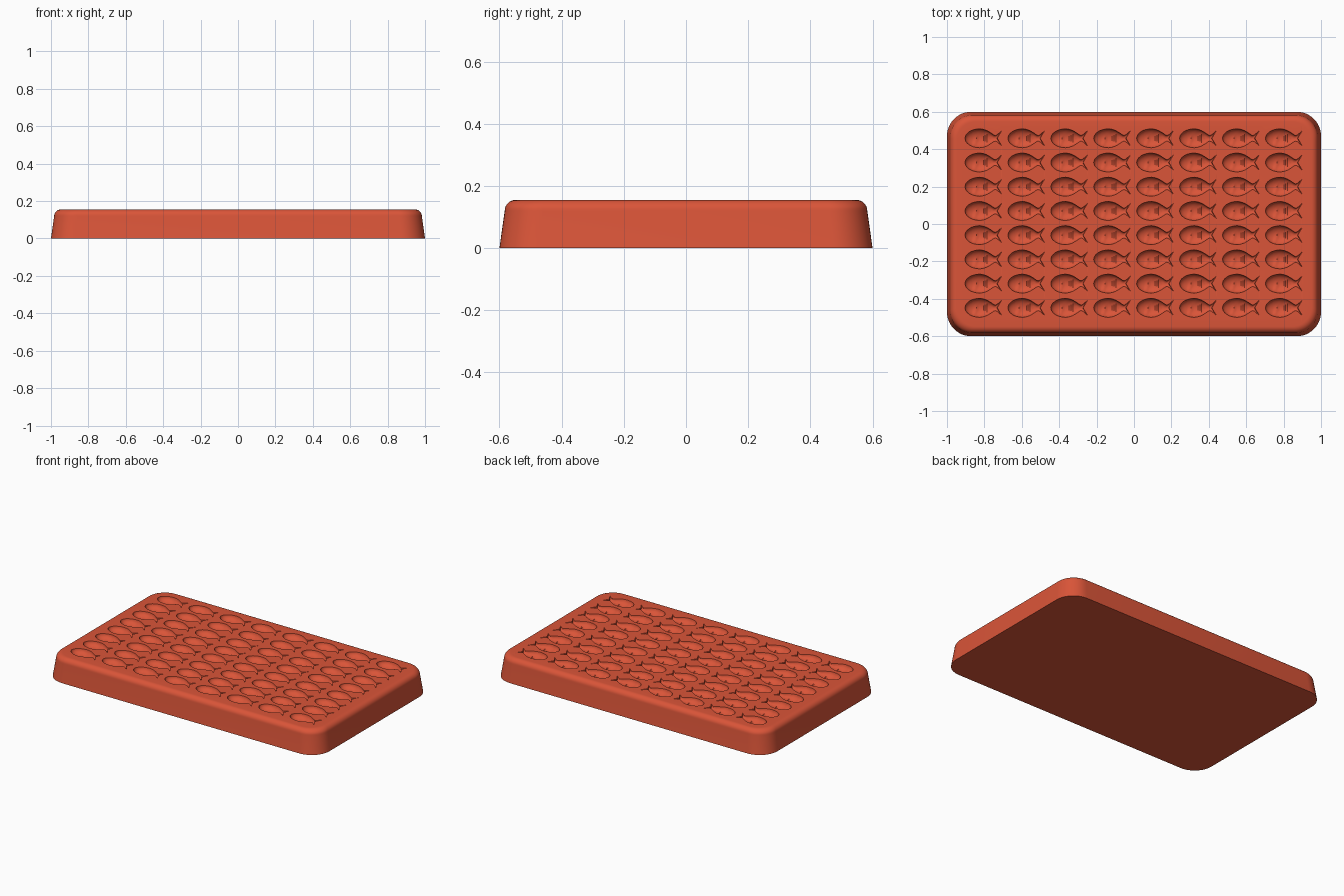
import bpy, bmesh, math

cube = bpy.data.objects.get("Cube")
if cube:
    bpy.data.objects.remove(cube, do_unlink=True)

TOP = 0.155
COLS, ROWS = 8, 8
PITCH_X, PITCH_Y = 0.2295, 0.1295
LENGTH, DEPTH = 0.198, 0.036

mat = bpy.data.materials.new("coral red silicone")
mat.use_nodes = True
colour = (0.70, 0.09, 0.04, 1)
mat.diffuse_color = colour
mat.node_tree.nodes["Principled BSDF"].inputs["Base Color"].default_value = colour

# Fish plan: (position along length, half width, relative depth)
FISH = [(0, 0, 0), (.02, .015, .3), (.06, .026, .55), (.12, .036, .75),
        (.2, .044, .9), (.3, .049, 1), (.4, .051, 1), (.5, .048, 1),
        (.6, .041, .9), (.7, .029, .7), (.78, .018, .5), (.83, .014, .4),
        (.9, .024, .35), (.97, .037, .3), (1, .041, 0)]
COLUMNS, STRIPS = 32, 12


def fish_at(u):
    for (a, w0, d0), (b, w1, d1) in zip(FISH, FISH[1:]):
        if u <= b:
            t = (u - a) / (b - a)
            return w0 + (w1 - w0) * t, d0 + (d1 - d0) * t
    return FISH[-1][1:]


def rounded_rect(bm, inset, z, steps=12):
    """One horizontal ring of the tray wall."""
    hx, hy, r = 1 - inset, 0.6 - inset, 0.13 - inset * 0.5
    ring = []
    for k, (sx, sy) in enumerate([(1, 1), (-1, 1), (-1, -1), (1, -1)]):
        for i in range(steps + 1):
            a = math.pi / 2 * (k + i / steps)
            ring.append(bm.verts.new((sx * (hx - r) + r * math.cos(a),
                                      sy * (hy - r) + r * math.sin(a), z)))
    return ring


def fish_cavity(bm, cx, cy):
    """A sunken fish with gill and scale ridges and a forked tail."""
    grid = []
    for i in range(COLUMNS + 1):
        u = 0.5 - 0.5 * math.cos(math.pi * i / COLUMNS)
        w, d = fish_at(u)
        column = []
        for j in range(STRIPS + 1):
            s = math.sin(math.pi * (j / STRIPS - 0.5))
            fork = 0.025 * (1 - abs(s)) * max(0, (u - .83) / .17)
            z = d * DEPTH * math.sqrt(max(0, 1 - s * s))
            for arc in (.3, .56, .68):
                z *= 1 - 0.22 * math.exp(-((u - arc + .08 * s * s) / .025) ** 2)
            column.append(bm.verts.new((cx + (u - .5) * LENGTH - fork,
                                        cy + w * s, TOP - z)))
        grid.append(column)
    for a, b in zip(grid, grid[1:]):
        for j in range(STRIPS):
            bm.faces.new((a[j], b[j], b[j + 1], a[j + 1]))


bm = bmesh.new()

# Tray wall with draft and a rounded upper rim
rim = 0.035
profile = [(0, 0), (0.017, TOP - rim)]
for i in range(1, 9):
    a = math.pi / 2 * i / 8
    profile.append((0.017 + rim * (1 - math.cos(a)), TOP - rim + rim * math.sin(a)))
rings = [rounded_rect(bm, *p) for p in profile]
for low, high in zip(rings, rings[1:]):
    n = len(low)
    for i in range(n):
        k = (i + 1) % n
        bm.faces.new((low[i], low[k], high[k], high[i]))
bm.faces.new(rings[0][::-1])

# Grid of fish cavities
for c in range(COLS):
    for r in range(ROWS):
        fish_cavity(bm, (c - (COLS - 1) / 2) * PITCH_X - 0.002,
                    (r - (ROWS - 1) / 2) * PITCH_Y + 0.005)
bmesh.ops.remove_doubles(bm, verts=bm.verts[:], dist=0.0002)

# Flat top filled around the fish outlines
edges = [e for e in bm.edges if e.is_boundary]
bmesh.ops.triangle_fill(bm, edges=edges, use_beauty=True, use_dissolve=False)
bmesh.ops.recalc_face_normals(bm, faces=bm.faces[:])

mesh = bpy.data.meshes.new("fish_mould_tray")
bm.to_mesh(mesh)
bm.free()
mesh.materials.append(mat)
tray = bpy.data.objects.new("fish_mould_tray", mesh)
bpy.context.collection.objects.link(tray)
bpy.context.view_layer.objects.active = tray
tray.select_set(True)
bpy.ops.object.shade_smooth_by_angle(angle=math.radians(35))
